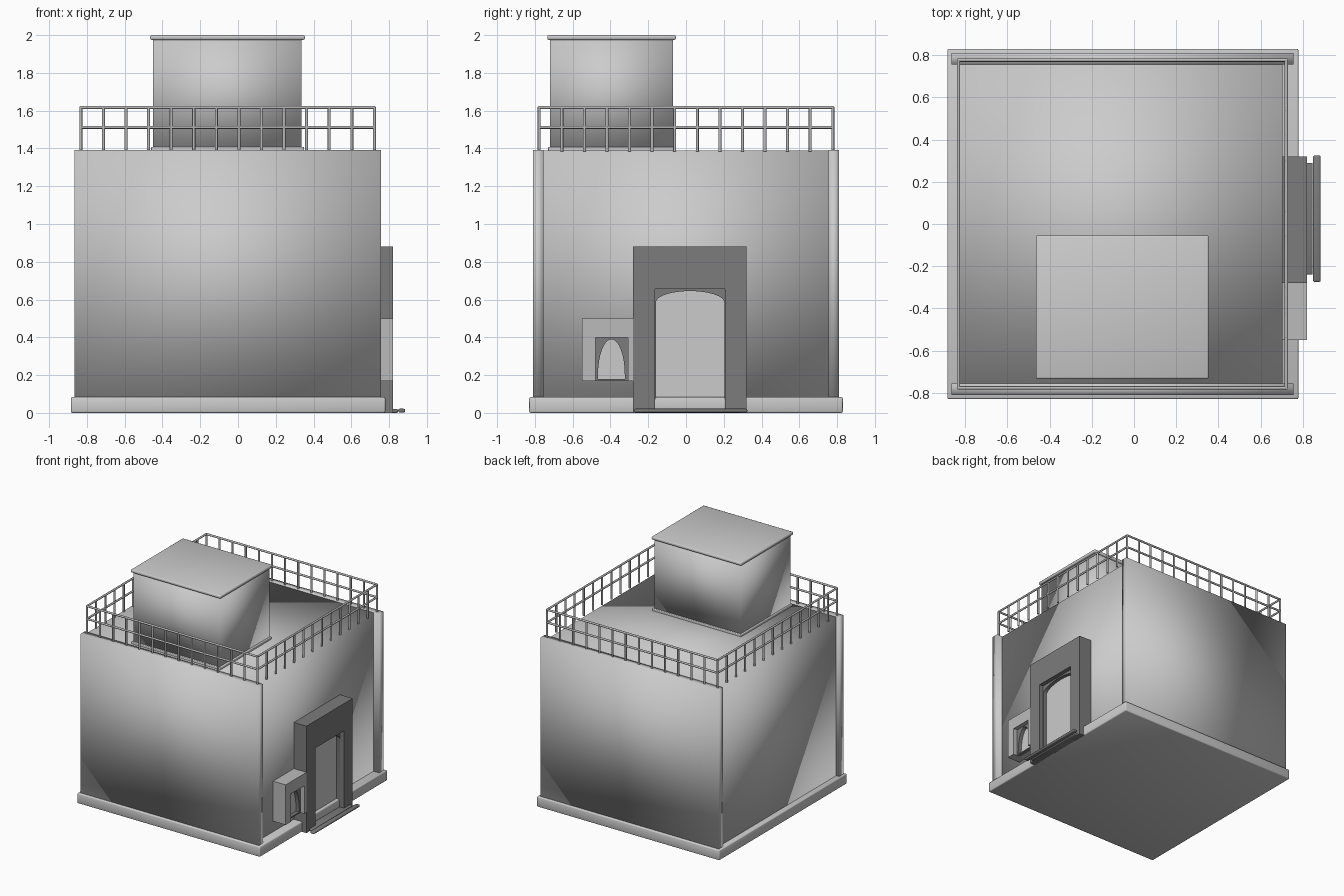
import bpy, bmesh, math
from mathutils import Vector

if "Cube" in bpy.data.objects:
    bpy.data.objects.remove(bpy.data.objects["Cube"])


def paint(name, v):
    m = bpy.data.materials.new(name)
    m.diffuse_color = (v, v, v, 1)
    m.use_nodes = True
    m.node_tree.nodes["Principled BSDF"].inputs["Base Color"].default_value = m.diffuse_color
    return m


DARK, MID = paint("dark_grey", 0.2), paint("mid_grey", 0.5)


def finish(name, bm, bevel=0.0, angle=None, mat=None):
    """angle None = smooth over every edge, as the soft gradients on the walls show."""
    bmesh.ops.recalc_face_normals(bm, faces=bm.faces)
    me = bpy.data.meshes.new(name)
    bm.to_mesh(me)
    bm.free()
    ob = bpy.data.objects.new(name, me)
    bpy.context.collection.objects.link(ob)
    if mat:
        me.materials.append(mat)
    if bevel:
        mod = ob.modifiers.new("bevel", 'BEVEL')
        mod.width = bevel
        mod.segments = 2
    bpy.ops.object.select_all(action='DESELECT')
    ob.select_set(True)
    bpy.context.view_layer.objects.active = ob
    if angle is None:
        bpy.ops.object.shade_smooth()
    else:
        bpy.ops.object.shade_smooth_by_angle(angle=math.radians(angle))
    return ob


def box(name, x, y, z, bevel=0.0, angle=None, mat=None):
    bm = bmesh.new()
    bmesh.ops.create_cube(bm, size=1)
    for v in bm.verts:
        v.co = [(a + b) / 2 + c * (b - a) for (a, b), c in zip((x, y, z), v.co)]
    return finish(name, bm, bevel, angle, mat)


def portal(name, x, outer, inner, spring=None, mat=None):
    """Upside-down-U plate facing +x; outer/inner are (y0, y1, z0, z1)."""
    y0, y1, z0, z1 = outer
    a, b, _, top = inner
    pts = [(y0, z0), (y0, z1), (y1, z1), (y1, z0), (b, z0)]
    if spring is None:
        pts += [(b, top), (a, top)]
    else:
        for i in range(17):
            t = math.pi * i / 16
            pts.append(((a + b) / 2 + (b - a) / 2 * math.cos(t),
                        spring + (top - spring) * math.sin(t)))
    pts.append((a, z0))
    bm = bmesh.new()
    face = bm.faces.new([bm.verts.new((x[0], p, q)) for p, q in pts])
    ext = bmesh.ops.extrude_face_region(bm, geom=[face])
    verts = [g for g in ext["geom"] if isinstance(g, bmesh.types.BMVert)]
    bmesh.ops.translate(bm, verts=verts, vec=(x[1] - x[0], 0, 0))
    return finish(name, bm, 0, 35, mat)


def rod(bm, p, q, r=0.008):
    p, q = Vector(p), Vector(q)
    d = q - p
    m = d.to_track_quat('Z', 'Y').to_matrix().to_4x4()
    m.translation = (p + q) / 2
    bmesh.ops.create_cone(bm, cap_ends=True, segments=12, radius1=r, radius2=r,
                          depth=d.length, matrix=m)


# Plinth, core walls with flat roof, thicker front and back walls
box("plinth", (-0.885, 0.78), (-0.83, 0.83), (0, 0.083), 0.008)
box("core_and_roof", (-0.84, 0.705), (-0.76, 0.76), (0.05, 1.389))
for side, name in ((-1, "front_wall"), (1, "back_wall")):
    ys = sorted((side * 0.755, side * 0.81))
    box(name, (-0.866, 0.757), ys, (0.05, 1.392))

# Rooftop tower with foot trim and cap
box("tower", (-0.45, 0.337), (-0.72, -0.07), (1.38, 1.98))
box("tower_foot", (-0.46, 0.35), (-0.73, -0.06), (1.38, 1.408), 0.005)
box("tower_cap", (-0.465, 0.354), (-0.734, -0.054), (1.975, 2.0), 0.008)

# Door surround, arched lining and leaf
portal("door_surround", (0.7, 0.82), (-0.28, 0.32, 0, 0.88), (-0.165, 0.207, 0, 0.655), mat=DARK)
portal("door_arch", (0.73, 0.785), (-0.165, 0.207, 0.07, 0.655),
       (-0.16, 0.203, 0, 0.645), 0.585, DARK)
box("door_leaf", (0.7, 0.755), (-0.165, 0.207), (0.05, 0.655), 0, 35)

# Small arched niche beside the door
portal("niche_surround", (0.7, 0.82), (-0.55, -0.28, 0.17, 0.5), (-0.48, -0.308, 0, 0.4), mat=MID)
portal("niche_arch", (0.73, 0.785), (-0.48, -0.308, 0.17, 0.4),
       (-0.466, -0.324, 0, 0.39), 0.20, DARK)
box("niche_back", (0.7, 0.755), (-0.48, -0.308), (0.17, 0.4), 0, 35)
box("niche_sill", (0.7, 0.785), (-0.48, -0.308), (0.17, 0.18), 0, 35, DARK)

# Threshold strips
box("threshold", (0.77, 0.847), (-0.24, 0.29), (0, 0.02), 0.006, None, DARK)
box("outer_step", (0.848, 0.885), (-0.275, 0.325), (0.002, 0.022), 0.008, None, DARK)

# Roof railing: posts plus two rails on each side
corners = [(-0.832, -0.777), (0.722, -0.777), (0.722, 0.777), (-0.832, 0.777)]
bm = bmesh.new()
for i in range(4):
    a, b = Vector(corners[i]), Vector(corners[(i + 1) % 4])
    for z in (1.512, 1.617):
        rod(bm, (*a, z), (*b, z))
    for k in range(13):
        p = a.lerp(b, k / 13)
        rod(bm, (*p, 1.385), (*p, 1.62))
finish("roof_railing", bm, 0, 40, MID)
